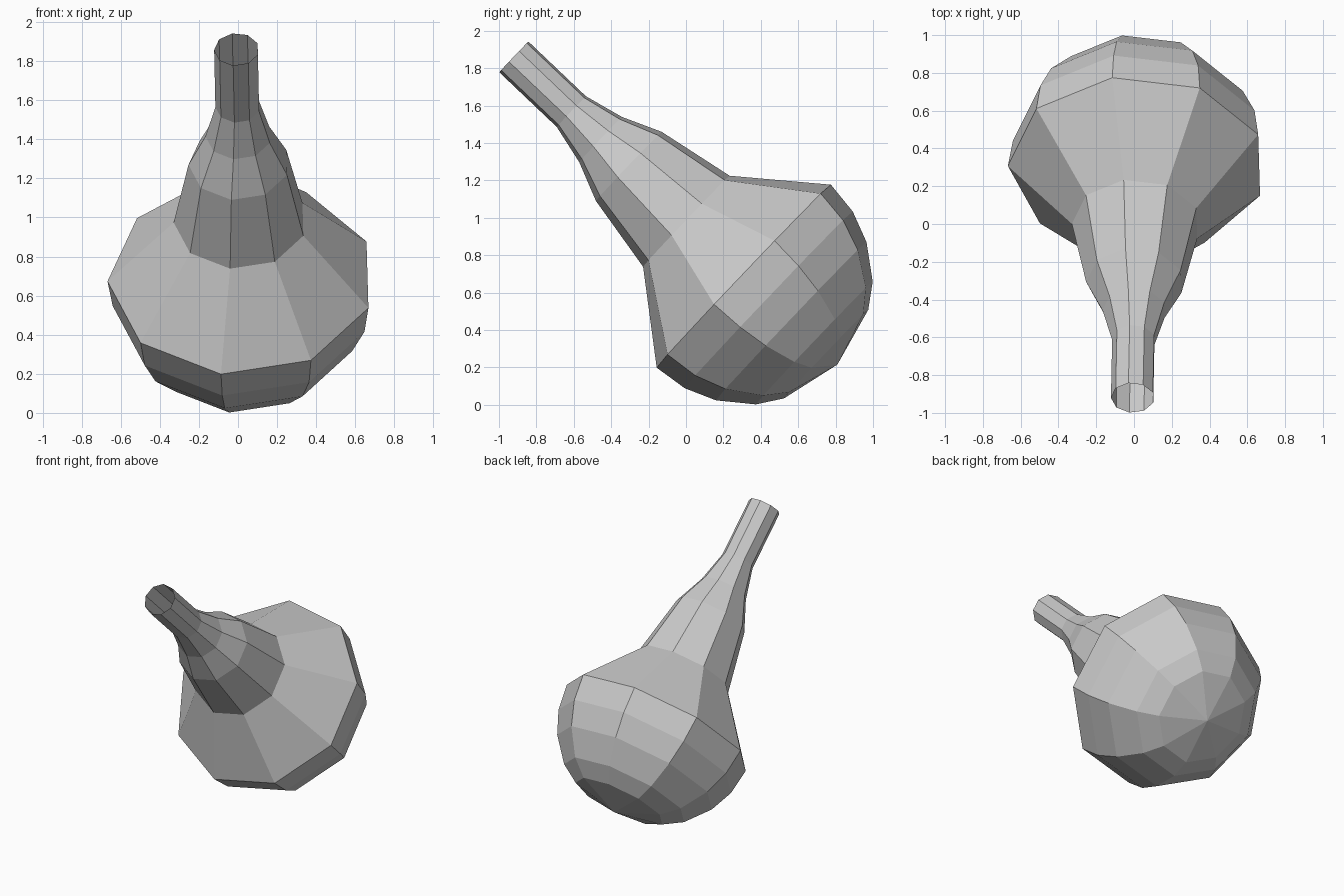
import bpy, bmesh, math
from mathutils import Vector

if "Cube" in bpy.data.objects:
    bpy.data.objects.remove(bpy.data.objects["Cube"])

SIDES = 9
START = math.radians(-11.2)

# tilted axis, from the open neck end down to the tip of the bulb
neck_end = Vector((-0.007, -0.92, 1.86))
axis = Vector((0.025, 1.23, -1.17)).normalized()
up = axis.cross(Vector((1, 0, 0))).normalized()
if up.z < 0:
    up.negate()
side = up.cross(axis).normalized()
if side.x < 0:
    side.negate()

# profile: (distance along axis, radius)
profile = [(0, 0.115), (0.424, 0.115), (0.64, 0.169), (0.848, 0.259),
           (1.273, 0.341), (1.697, 0.686), (1.881, 0.662), (2.047, 0.593),
           (2.217, 0.46), (2.304, 0.332)]
TIP = 2.387

bm = bmesh.new()
rings = []
for t, r in profile:
    ring = []
    for k in range(SIDES):
        a = START + k * math.tau / SIDES
        ring.append(bm.verts.new(neck_end + axis * t + (side * math.sin(a) + up * math.cos(a)) * r))
    rings.append(ring)

# walls between neighbouring rings
for a, b in zip(rings, rings[1:]):
    for k in range(SIDES):
        n = (k + 1) % SIDES
        bm.faces.new((a[k], a[n], b[n], b[k]))

# fan closing the bulb; the neck end stays open
tip = bm.verts.new(neck_end + axis * TIP)
for k in range(SIDES):
    bm.faces.new((rings[-1][k], rings[-1][(k + 1) % SIDES], tip))

bmesh.ops.recalc_face_normals(bm, faces=bm.faces[:])
# make sure the open shell faces outwards
f = bm.faces[:][-1]
f.normal_update()
if f.normal.dot(axis) < 0:
    bmesh.ops.reverse_faces(bm, faces=bm.faces[:])

mesh = bpy.data.meshes.new("bulb_flask")
bm.to_mesh(mesh)
bm.free()
obj = bpy.data.objects.new("bulb_flask", mesh)
bpy.context.collection.objects.link(obj)
